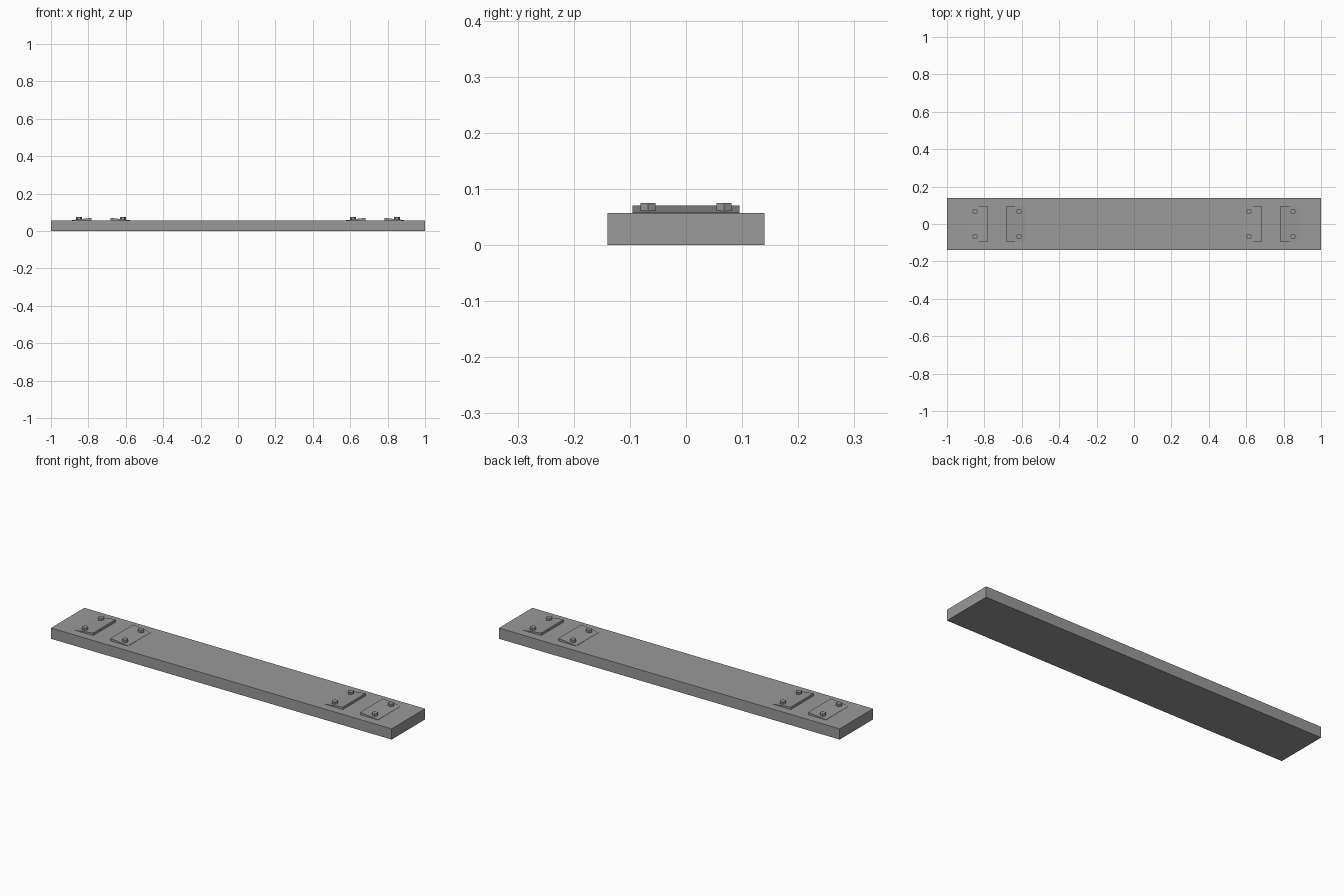
import bpy, bmesh
from mathutils import Matrix

cube = bpy.data.objects.get("Cube")
if cube:
    bpy.data.objects.remove(cube, do_unlink=True)

# Single plain grey
grey = bpy.data.materials.new("plain grey")
grey.use_nodes = True
colour = (0.32, 0.32, 0.32, 1)
grey.diffuse_color = colour
grey.node_tree.nodes["Principled BSDF"].inputs["Base Color"].default_value = colour

BOARD_TOP = 0.057
PAIR_X = 0.733      # middle of each pair of plates
PLATE_HALF_Y = 0.095


def add_object(name, bm):
    bmesh.ops.recalc_face_normals(bm, faces=bm.faces[:])
    mesh = bpy.data.meshes.new(name)
    bm.to_mesh(mesh)
    bm.free()
    mesh.materials.append(grey)
    obj = bpy.data.objects.new(name, mesh)
    bpy.context.collection.objects.link(obj)
    return obj


def board():
    bm = bmesh.new()
    bmesh.ops.create_cube(bm, size=1, matrix=Matrix.Translation((0, 0, BOARD_TOP / 2))
                          @ Matrix.Diagonal((2, 0.28, BOARD_TOP, 1)))
    add_object("board", bm)


def wedge_plate(name, centre, side):
    # Side profile: tall edge by the gap, thin edge away from it
    profile = [(0.051, 0.056), (0.155, 0.056), (0.155, 0.0582), (0.051, 0.0705)]
    bm = bmesh.new()
    face = bm.faces.new([bm.verts.new((centre + side * x, -PLATE_HALF_Y, z))
                         for x, z in profile])
    out = bmesh.ops.extrude_face_region(bm, geom=[face])
    moved = [v for v in out["geom"] if isinstance(v, bmesh.types.BMVert)]
    bmesh.ops.translate(bm, verts=moved, vec=(0, 2 * PLATE_HALF_Y, 0))
    add_object(name, bm)


def bolt(name, x, y):
    # Hexagonal head with corners along x
    bm = bmesh.new()
    bmesh.ops.create_cone(bm, cap_ends=True, segments=6, radius1=0.0156, radius2=0.0156,
                          depth=0.016, matrix=Matrix.Translation((x, y, 0.067))
                          @ Matrix.Rotation(1.5707963, 4, "Z"))
    # Turn so that a corner lies on the x axis
    corner = max(bm.verts, key=lambda v: v.co.x)
    if abs(corner.co.x - x) < 0.015:
        bmesh.ops.rotate(bm, verts=bm.verts[:], cent=(x, y, 0),
                         matrix=Matrix.Rotation(0.5235988, 3, "Z"))
    add_object(name, bm)


board()
for end, centre in (("right", -PAIR_X), ("left", PAIR_X)):
    for part, side in (("first", -1), ("second", 1)):
        wedge_plate(f"{end}_{part}_wedge_plate", centre, side)
        for place, y in (("front", -0.0675), ("back", 0.0675)):
            bolt(f"{end}_{part}_{place}_bolt", centre + side * 0.1175, y)
